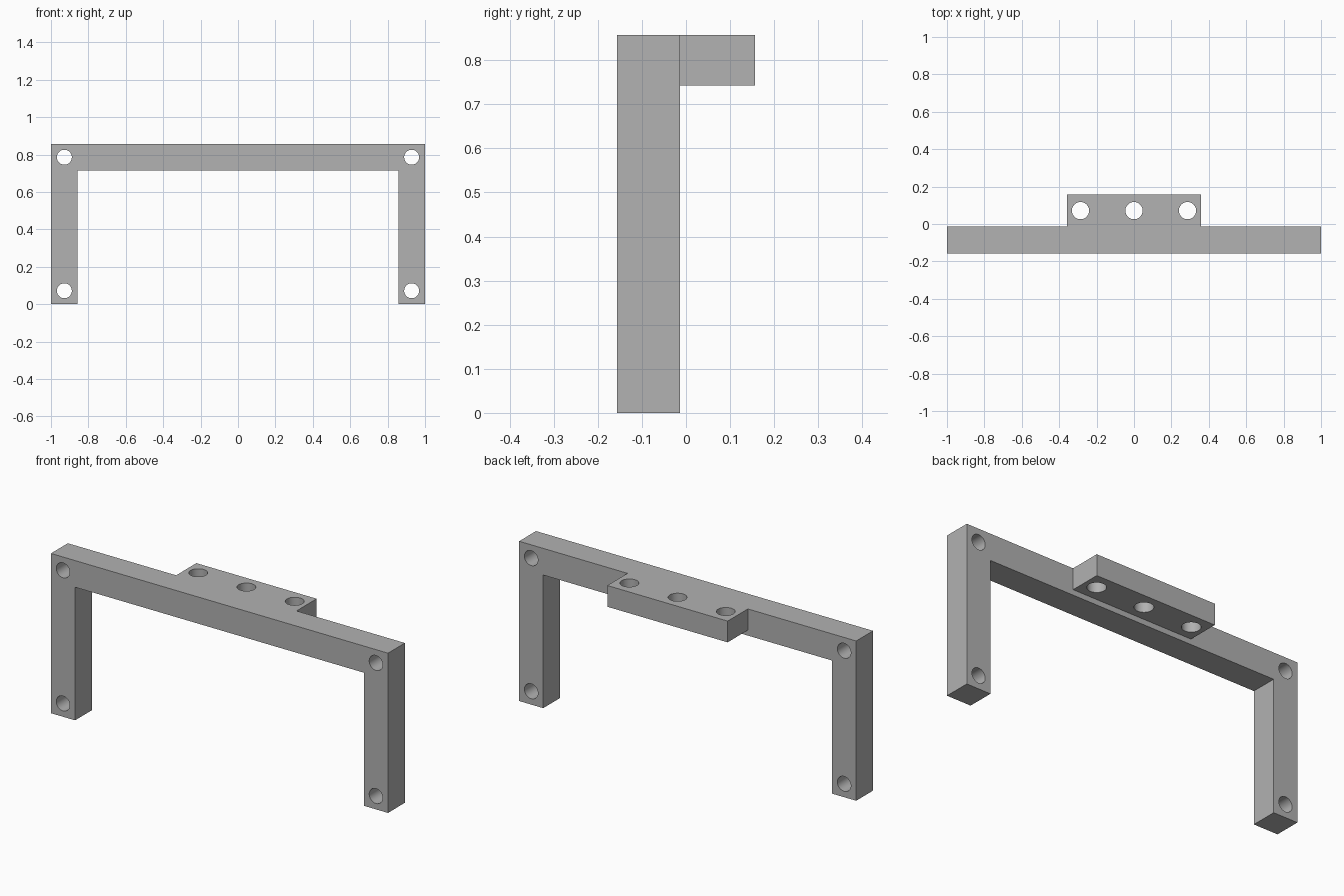
import bpy
import bmesh
from math import pi, radians
from mathutils import Matrix, Vector

default = bpy.data.objects.get("Cube")
if default:
    bpy.data.objects.remove(default, do_unlink=True)

# Main dimensions
HALF_W, HEIGHT, BAR = 1.0, 0.857, 0.143
FRONT, BACK = -0.157, 0.157
FRAME_BACK = FRONT + BAR
TAB_HALF, TAB_BOTTOM = 0.357, 0.743

grey = bpy.data.materials.new("plain_grey")
grey.use_nodes = True
colour = (0.445, 0.445, 0.445, 1)
grey.diffuse_color = colour
grey.node_tree.nodes["Principled BSDF"].inputs["Base Color"].default_value = colour


def add_object(name, bm):
    mesh = bpy.data.meshes.new(name)
    bmesh.ops.recalc_face_normals(bm, faces=bm.faces)
    bm.to_mesh(mesh)
    bm.free()
    mesh.materials.append(grey)
    obj = bpy.data.objects.new(name, mesh)
    bpy.context.collection.objects.link(obj)
    return obj


def extrude(name, points, direction):
    bm = bmesh.new()
    face = bm.faces.new([bm.verts.new(p) for p in points])
    new = bmesh.ops.extrude_face_region(bm, geom=[face])["geom"]
    verts = [v for v in new if isinstance(v, bmesh.types.BMVert)]
    bmesh.ops.translate(bm, vec=Vector(direction), verts=verts)
    return add_object(name, bm)


def drill(name, centre, radius, rotation):
    bm = bmesh.new()
    bmesh.ops.create_cone(bm, cap_ends=True, segments=48, radius1=radius, radius2=radius,
                          depth=0.4, matrix=Matrix.Translation(centre) @ rotation)
    obj = add_object(name, bm)
    obj.hide_render = True
    return obj


# Portal frame: a crossbar on two legs, extruded front to back
inner, under = HALF_W - BAR, HEIGHT - BAR
half = [(HALF_W, HEIGHT), (HALF_W, 0), (inner, 0), (inner, under)]
outline = half + [(-x, z) for x, z in reversed(half)]
bracket = extrude("mounting_bracket", [(x, FRONT, z) for x, z in outline],
                  (0, FRAME_BACK - FRONT, 0))

# Rear tab, flush with the top and running into the crossbar
overlap = FRAME_BACK - BAR / 2
tab = extrude("rear_tab", [(-TAB_HALF, overlap, TAB_BOTTOM), (TAB_HALF, overlap, TAB_BOTTOM),
                           (TAB_HALF, BACK, TAB_BOTTOM), (-TAB_HALF, BACK, TAB_BOTTOM)],
              (0, 0, HEIGHT - TAB_BOTTOM))

# Leg holes run front to back, tab holes run vertically
along_y = Matrix.Rotation(pi / 2, 4, "X")
upright = Matrix.Identity(4)
steps = [(tab, "UNION")]
for x in (-HALF_W + BAR / 2, HALF_W - BAR / 2):
    for z in (BAR / 2, HEIGHT - BAR / 2):
        hole = drill("leg_hole_cutter", (x, (FRONT + FRAME_BACK) / 2, z), 0.04, along_y)
        steps.append((hole, "DIFFERENCE"))
for x in (-0.286, 0, 0.286):
    hole = drill("tab_hole_cutter", (x, (FRAME_BACK + BACK) / 2, 0.8), 0.046, upright)
    steps.append((hole, "DIFFERENCE"))

for helper, operation in steps:
    mod = bracket.modifiers.new(helper.name, "BOOLEAN")
    mod.object = helper
    mod.operation = operation
    mod.solver = "EXACT"

# Bake the result and discard the helpers
bpy.context.view_layer.update()
graph = bpy.context.evaluated_depsgraph_get()
baked = bpy.data.meshes.new_from_object(bracket.evaluated_get(graph))
bracket.modifiers.clear()
bracket.data = baked
baked.materials.clear()
baked.materials.append(grey)
for helper, _ in steps:
    bpy.data.objects.remove(helper, do_unlink=True)

# Smooth the hole walls, keep the box edges sharp
bpy.ops.object.select_all(action="DESELECT")
bracket.select_set(True)
bpy.context.view_layer.objects.active = bracket
bpy.ops.object.shade_smooth_by_angle(angle=radians(30))
